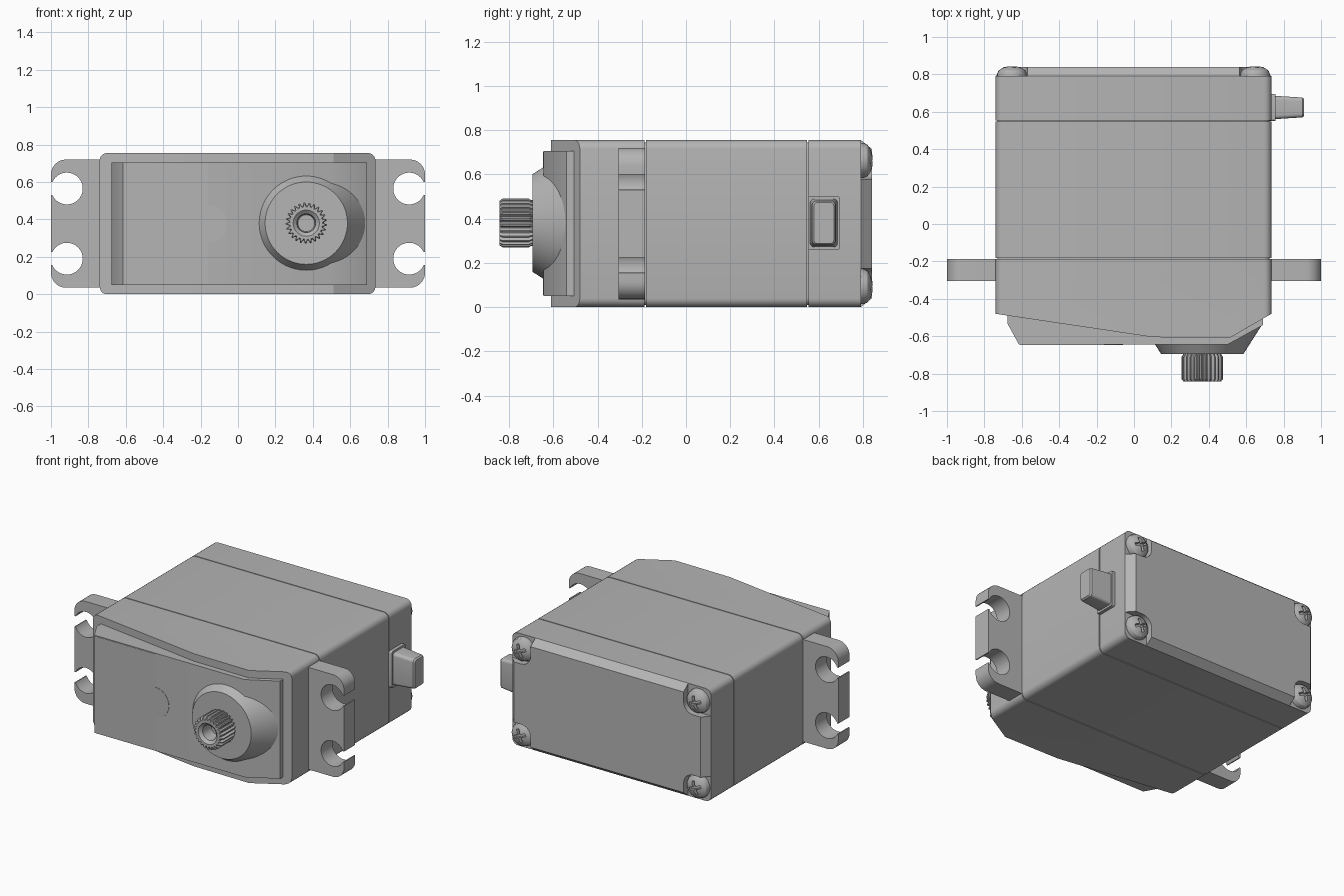
import bpy, bmesh
from math import cos, sin, pi, radians

if "Cube" in bpy.data.objects:
    bpy.data.objects.remove(bpy.data.objects["Cube"], do_unlink=True)

GREY = (0.46, 0.46, 0.46, 1)
mat = bpy.data.materials.new("grey plastic")
mat.use_nodes = True
mat.diffuse_color = GREY
mat.node_tree.nodes["Principled BSDF"].inputs["Base Color"].default_value = GREY

LEFT, RIGHT, HEIGHT = -0.74, 0.735, 0.755
MX, MZ = (LEFT + RIGHT) / 2, HEIGHT / 2
parts = []


def place(axis, d, a, b):
    return {"x": (d, a, b), "y": (a, d, b), "z": (a, b, d)}[axis]


def loft(name, axis, loops, round_y=0):
    """Skin a list of (depth, outline) loops and cap both ends."""
    bm = bmesh.new()
    rings = [[bm.verts.new(place(axis, d, a, b)) for a, b in pts] for d, pts in loops]
    for r0, r1 in zip(rings, rings[1:]):
        for i in range(len(r0)):
            j = (i + 1) % len(r0)
            bm.faces.new((r0[i], r0[j], r1[j], r1[i]))
    bm.faces.new(rings[0])
    bm.faces.new(rings[-1])
    if round_y:  # round the long edges that run front to back
        edges = [e for e in bm.edges if abs(e.verts[0].co.x - e.verts[1].co.x) < 1e-5
                 and abs(e.verts[0].co.z - e.verts[1].co.z) < 1e-5]
        edges = [e for e in edges if abs(e.verts[0].co.x - MX) > 0.7]
        bmesh.ops.bevel(bm, geom=edges, offset=round_y, segments=5, profile=0.5,
                        affect="EDGES", clamp_overlap=True)
    bmesh.ops.recalc_face_normals(bm, faces=bm.faces)
    me = bpy.data.meshes.new(name)
    bm.to_mesh(me)
    bm.free()
    me.materials.append(mat)
    ob = bpy.data.objects.new(name, me)
    bpy.context.collection.objects.link(ob)
    parts.append(ob)
    return ob


def arc(cx, cy, r, a0, a1, n):
    angles = [radians(a0 + (a1 - a0) * i / n) for i in range(n + 1)]
    return [(cx + r * cos(t), cy + r * sin(t)) for t in angles]


def circle(cx, cy, r, n=48):
    return arc(cx, cy, r, 0, 360, n)[:-1]


def rrect(cx, cy, w, h, r):
    pts = []
    for k, (sx, sy) in enumerate([(1, 1), (-1, 1), (-1, -1), (1, -1)]):
        pts += arc(cx + sx * (w / 2 - r), cy + sy * (h / 2 - r), r, 90 * k, 90 * k + 90, 5)
    return pts


def cut(ob, cutters):
    """Subtract the cutters, bake the result and drop the cutters."""
    for c in cutters:
        c.hide_render = True
        m = ob.modifiers.new("cut", "BOOLEAN")
        m.operation, m.solver, m.object = "DIFFERENCE", "EXACT", c
    bpy.context.view_layer.update()
    deps = bpy.context.evaluated_depsgraph_get()
    baked = bpy.data.meshes.new_from_object(ob.evaluated_get(deps))
    ob.modifiers.clear()
    ob.data = baked
    for c in cutters:
        parts.remove(c)
        bpy.data.objects.remove(c, do_unlink=True)


# Case: three sections with fine seams over an inner core
W = RIGHT - LEFT
outline = rrect(MX, MZ, W, HEIGHT, 0.04)
inner = rrect(MX, MZ, W - 0.02, HEIGHT - 0.02, 0.035)
loft("case_core", "y", [(-0.3, inner), (0.7, inner)])
loft("case_middle", "y", [(-0.181, outline), (0.547, outline)])
loft("case_back", "y", [(0.553, outline), (0.79, outline)])
front = [(LEFT, -0.187), (LEFT, -0.48), (0.1, -0.605), (0.51, -0.61),
         (RIGHT, -0.48), (RIGHT, -0.187)]
loft("case_front", "z", [(0, front), (HEIGHT, front)], round_y=0.04)

# Raised gearbox cover on the front
cover = [(-0.675, -0.45), (-0.675, -0.535), (-0.615, -0.645), (0.5, -0.645),
         (0.69, -0.54), (0.69, -0.45)]
loft("front_cover", "z", [(0.05, cover), (0.705, cover)])
label = [(-0.61, 0.055), (-0.16, 0.055)] + arc(-0.16, MZ, 0.1, -90, 90, 16)
label += [(-0.16, 0.7), (-0.61, 0.7)]
loft("cover_panel", "y", [(-0.64, label), (-0.647, label)])

# Conical boss and splined output shaft
SX, SZ = 0.365, 0.38
loft("shaft_boss", "y", [(-0.53, circle(SX, SZ, 0.325, 72)), (-0.695, circle(SX, SZ, 0.22, 72))])
TEETH = 25


def spline(scale):
    radii = (0.094, 0.094, 0.11, 0.11)
    n = TEETH * 4
    return [(SX + scale * radii[i % 4] * cos(2 * pi * i / n),
             SZ + scale * radii[i % 4] * sin(2 * pi * i / n)) for i in range(n)]


def ring(r):
    return circle(SX, SZ, r, TEETH * 4)


loft("output_shaft", "y", [
    (-0.68, spline(0.94)), (-0.7, spline(0.94)), (-0.71, spline(1)), (-0.83, spline(1)),
    (-0.842, spline(0.92)), (-0.842, ring(0.07)), (-0.825, ring(0.05)), (-0.74, ring(0.045))])

# Mounting ears with open-sided holes
lower = [(0.7, 0.035)] + arc(0.92, 0.115, 0.08, -90, 0, 8) + [(1.0, 0.155)]
lower += arc(0.915, 0.19, 0.085, -24, -336, 36) + [(1.0, 0.225)]
ear = lower + [(x, HEIGHT - z) for x, z in reversed(lower)]
for side, name in ((1, "left_ear"), (-1, "right_ear")):
    pts = [(side * x, z) for x, z in ear]
    loft(name, "y", [(-0.305, pts), (-0.186, pts)])

# Back cover: chamfered plate with a pocket at each corner
back = loft("back_cover", "y", [
    (0.78, outline), (0.79, outline),
    (0.84, rrect(MX, MZ, W - 0.09, HEIGHT - 0.08, 0.015))])
CORNERS = [(sx, sz) for sx in (-1, 1) for sz in (-1, 1)]
pockets = []
for sx, sz in CORNERS:
    pts = rrect(MX + sx * W / 2, MZ + sz * HEIGHT / 2, 0.34, 0.35, 0.07)
    pockets.append(loft("pocket_cutter", "y", [(0.791, pts), (0.9, pts)]))
cut(back, pockets)

# Domed cross-head screws in the pockets
dome = [(0.78, 0.079), (0.803, 0.079), (0.82, 0.072), (0.834, 0.052), (0.842, 0.026), (0.844, 0.008)]
screw = loft("back_screw", "y", [(y, circle(0, 0, r, 32)) for y, r in dome])
arms = []
for w, h in ((0.09, 0.02), (0.02, 0.09)):
    pts = rrect(0, 0, w, h, 0.003)
    arms.append(loft("recess_cutter", "y", [(0.815, pts), (0.9, pts)]))
cut(screw, arms)
for i, (sx, sz) in enumerate(CORNERS):
    ob = screw
    if i:
        ob = screw.copy()
        bpy.context.collection.objects.link(ob)
        parts.append(ob)
    ob.location = (MX + sx * 0.65, 0, MZ + sz * 0.285)
    ob.rotation_euler.y = radians(20)

# Cable strain relief on the left side
loft("cable_flange", "x", [(0.72, rrect(0.623, 0.38, 0.145, 0.245, 0.012)),
                           (0.757, rrect(0.623, 0.38, 0.145, 0.245, 0.012))])
loft("cable_plug", "x", [(0.75, rrect(0.623, 0.38, 0.125, 0.22, 0.02)),
                         (0.9, rrect(0.623, 0.38, 0.106, 0.2, 0.02)),
                         (0.91, rrect(0.623, 0.38, 0.09, 0.184, 0.014))])

# Smooth the rounded surfaces, keep the edges crisp
bpy.ops.object.select_all(action="DESELECT")
for ob in parts:
    ob.select_set(True)
bpy.context.view_layer.objects.active = parts[0]
bpy.ops.object.shade_smooth_by_angle(angle=radians(30))
